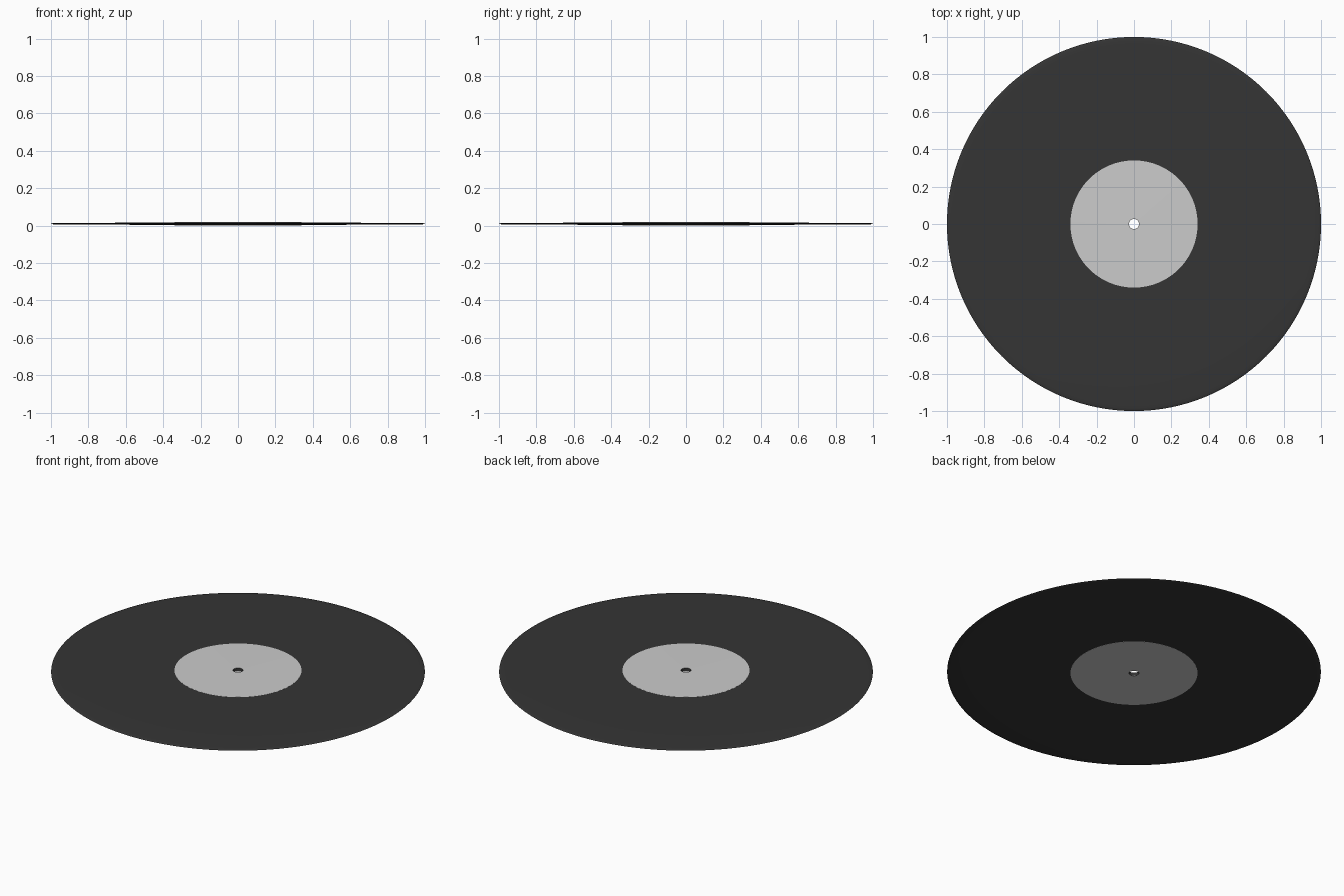
import bpy, bmesh, math

if "Cube" in bpy.data.objects:
    bpy.data.objects.remove(bpy.data.objects["Cube"])

SEGMENTS = 128
HOLE, LABEL = 0.027, 0.34
MID = 0.01          # height of the middle plane


def revolve(name, profile, color=None):
    """Spin a closed (radius, height) profile around z."""
    bm = bmesh.new()
    rings = []
    for i in range(SEGMENTS):
        a = 2 * math.pi * i / SEGMENTS
        rings.append([bm.verts.new((r * math.cos(a), r * math.sin(a), MID + h))
                      for r, h in profile])
    n = len(profile)
    for i in range(SEGMENTS):
        a, b = rings[i], rings[(i + 1) % SEGMENTS]
        for j in range(n):
            k = (j + 1) % n
            bm.faces.new((a[j], b[j], b[k], a[k]))
    bmesh.ops.recalc_face_normals(bm, faces=bm.faces)
    mesh = bpy.data.meshes.new(name)
    bm.to_mesh(mesh)
    bm.free()
    obj = bpy.data.objects.new(name, mesh)
    bpy.context.collection.objects.link(obj)
    if color:
        mat = bpy.data.materials.new(name + "_material")
        mat.diffuse_color = color
        mat.use_nodes = True
        mat.node_tree.nodes["Principled BSDF"].inputs["Base Color"].default_value = mat.diffuse_color
        mesh.materials.append(mat)
    bpy.ops.object.select_all(action='DESELECT')
    bpy.context.view_layer.objects.active = obj
    obj.select_set(True)
    bpy.ops.object.shade_smooth_by_angle(angle=math.radians(40))
    return obj


# Black disc: thick centre, tapering playing surface, rounded rim
upper = [(HOLE, 0.0094), (LABEL, 0.0078), (0.42, 0.0062), (0.7, 0.0050),
         (0.965, 0.0046), (0.985, 0.0036), (0.996, 0.0018)]
lower = [(r, -h) for r, h in reversed(upper)]
revolve("disc", upper + [(1.0, 0.0)] + lower, (0.035, 0.035, 0.035, 1))

# Paper labels on both sides
for side, name in ((1, "top_label"), (-1, "bottom_label")):
    revolve(name, [(HOLE, side * 0.0090), (HOLE, side * 0.0100),
                   (LABEL, side * 0.0084), (LABEL, side * 0.0074)])
